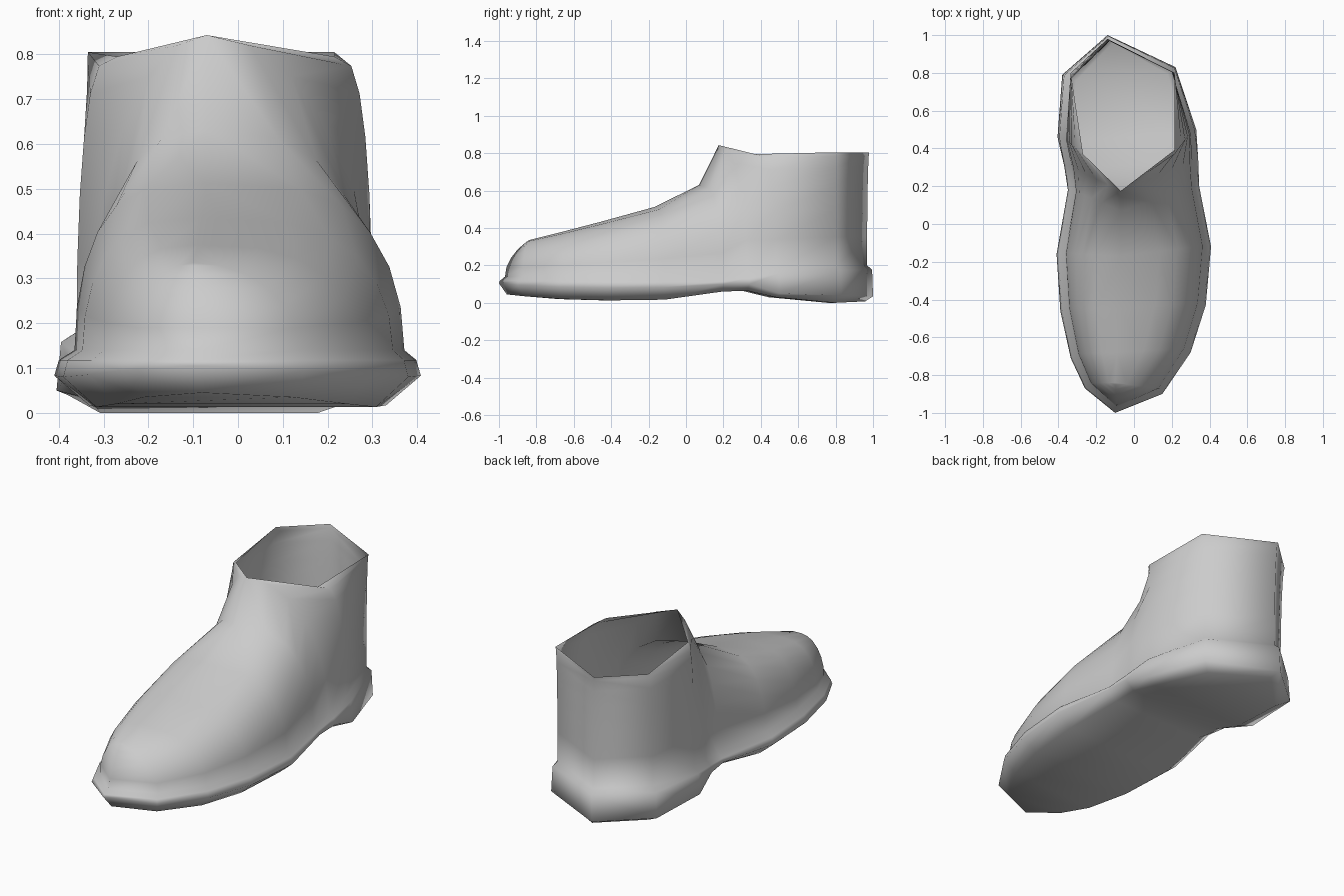
import bpy
import bmesh
from math import cos, pi, sin
from mathutils import Vector

default_cube = bpy.data.objects.get("Cube")
if default_cube:
    bpy.data.objects.remove(default_cube, do_unlink=True)


def make_material(name, colour):
    material = bpy.data.materials.new(name)
    material.use_nodes = True
    material.diffuse_color = colour
    material.node_tree.nodes["Principled BSDF"].inputs["Base Color"].default_value = colour
    return material


# Outline of the welt, toe to heel: right x, right y, left x, left y
outline = [
    (-.10, -1, -.10, -1),
    (-.26, -.87, .15, -.9),
    (-.335, -.71, .30, -.68),
    (-.39, -.46, .38, -.43),
    (-.41, -.16, .408, -.12),
    (-.35, .18, .345, .2),
    (-.37, .31, .34, .34),
    (-.405, .46, .33, .5),
    (-.38, .79, .22, .83),
    (-.14, 1, -.14, 1),
]
# Heights per station: sole, lower welt edge, top of welt
heights = [
    (.045, .105, .14), (.035, .095, .14), (.02, .085, .14), (.013, .08, .14),
    (.017, .083, .14), (.06, .1, .14), (.065, .1, .155), (.03, .05, .18),
    (0, .04, .195), (.008, .035, .2),
]
# Where each side column ends: right x, left x, y, z (instep ridge, then collar)
tops = [
    (-.1, -.1, -.84, .335), (-.1, -.1, -.84, .335), (-.09, -.09, -.68, .375),
    (-.08, -.08, -.45, .435), (-.07, -.07, -.17, .512), (-.07, -.07, .07, .63),
    (-.07, -.07, .175, .843), (-.27, .215, .37, .795), (-.335, .215, .8, .805),
    (-.14, -.14, .98, .805),
]
# Roundness of each column: small is boxy, one is an ellipse, two is sloping
roundness = [1.9, 1, .7, .6, .55, .65, 1, .6, 1, 1]
HEEL = len(outline) - 1
STEPS = 6           # segments up each side of the upper


def column(station, is_left):
    """Points from the sole edge, round the welt and up the side."""
    x, y = outline[station][2:] if is_left else outline[station][:2]
    sole, low, rim = heights[station]
    right_x, left_x, top_y, top_z = tops[station]
    top = Vector((left_x if is_left else right_x, top_y, top_z))
    base = Vector((x * (.91 if is_left else .89), y * .968, rim))
    points = [
        Vector((x * .81, y * .958, sole)),
        Vector((x, y, low)),
        Vector((x * .975, y * .995, rim - .022)),
        base,
    ]
    # Rounded rise from the welt to the ridge or collar
    for step in range(1, STEPS + 1):
        angle = pi / 2 * step / STEPS
        point = top.lerp(base, max(cos(angle), 0) ** roundness[station])
        point.z = base.z + (top.z - base.z) * sin(angle)
        points.append(point)
    return points


bm = bmesh.new()
left = [[bm.verts.new(p) for p in column(i, True)] for i in range(HEEL + 1)]
right = [left[0]]
right += [[bm.verts.new(p) for p in column(i, False)] for i in range(1, HEEL)]
right.append(left[HEEL])

# Welt and upper, one strip between neighbouring columns
for side in (left, right):
    for a, b in zip(side, side[1:]):
        for k in range(len(a) - 1):
            bm.faces.new((a[k], b[k], b[k + 1], a[k + 1]))

# Sole, bridged from side to side
for i in range(HEEL):
    corners = [left[i][0], left[i + 1][0], right[i + 1][0], right[i][0]]
    bm.faces.new(list(dict.fromkeys(corners)))

# Close the instep ridge and make the faces point outward
bmesh.ops.remove_doubles(bm, verts=bm.verts[:], dist=.0005)
bmesh.ops.recalc_face_normals(bm, faces=bm.faces[:])
sole_face = min(bm.faces, key=lambda f: f.calc_center_median().z)
if sole_face.normal.z > 0:
    bmesh.ops.reverse_faces(bm, faces=bm.faces[:])
for face in bm.faces:
    face.smooth = True

mesh = bpy.data.meshes.new("ankle_shoe")
bm.to_mesh(mesh)
bm.free()
mesh.materials.append(make_material("plain_grey", (.6, .6, .6, 1)))
shoe = bpy.data.objects.new("ankle_shoe", mesh)
bpy.context.collection.objects.link(shoe)
